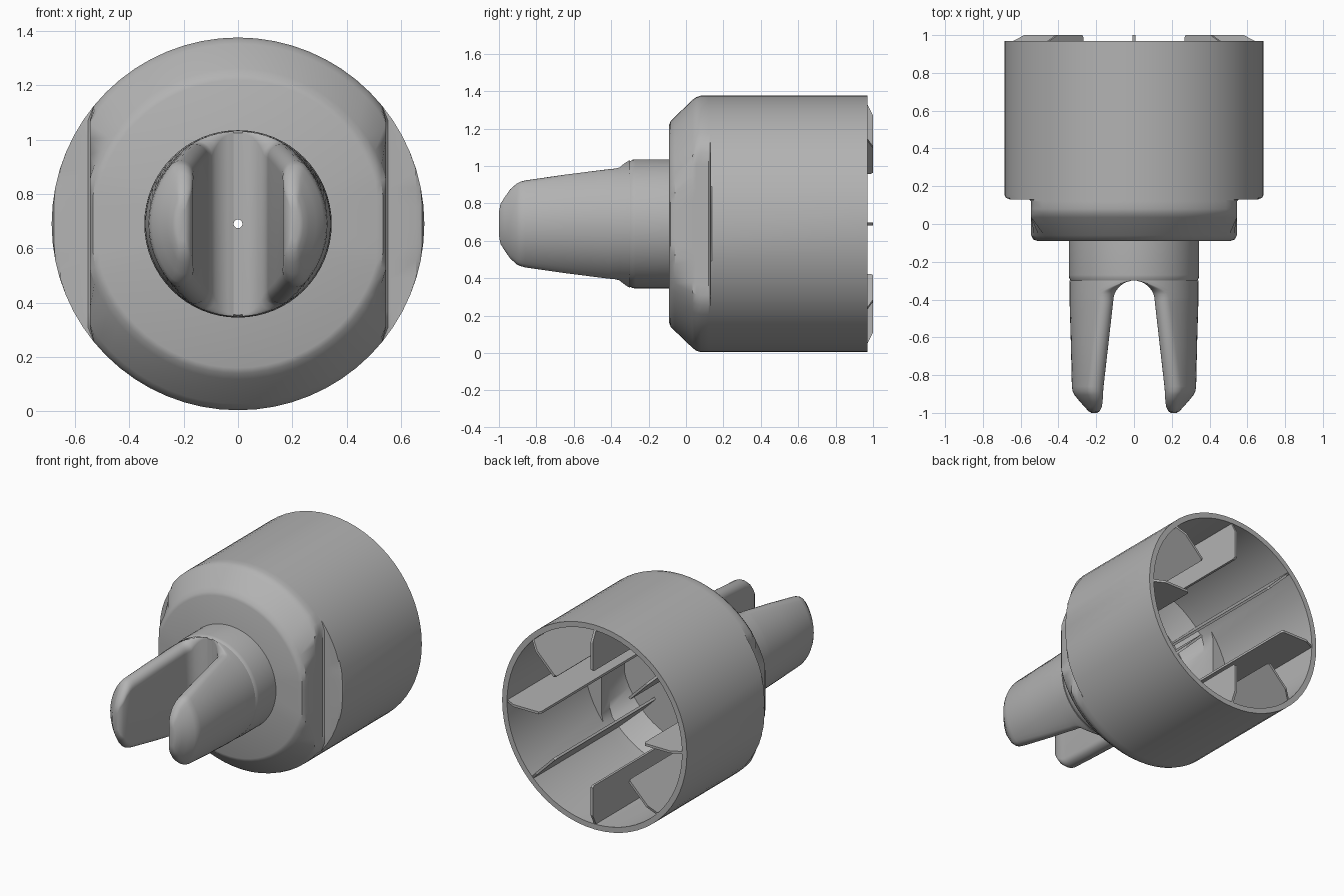
import bpy, bmesh, math

cube = bpy.data.objects.get("Cube")
if cube:
    bpy.data.objects.remove(cube)

AXIS_Z = 0.69
SEGMENTS = 64

grey = bpy.data.materials.new("plain grey")
grey.use_nodes = True
grey.diffuse_color = (0.45, 0.45, 0.45, 1)
grey.node_tree.nodes["Principled BSDF"].inputs["Base Color"].default_value = (0.45, 0.45, 0.45, 1)


def finish(bm, name, angle=32):
    """Clean the mesh, lift it to the axis height and shade it."""
    bmesh.ops.remove_doubles(bm, verts=bm.verts, dist=0.0002)
    bmesh.ops.recalc_face_normals(bm, faces=bm.faces)
    mesh = bpy.data.meshes.new(name)
    bm.to_mesh(mesh)
    bm.free()
    mesh.materials.append(grey)
    obj = bpy.data.objects.new(name, mesh)
    obj.location.z = AXIS_Z
    bpy.context.collection.objects.link(obj)
    bpy.ops.object.select_all(action="DESELECT")
    obj.select_set(True)
    bpy.context.view_layer.objects.active = obj
    bpy.ops.object.shade_smooth_by_angle(angle=math.radians(angle))
    return obj


def loft(bm, sections, closed):
    """Join equal-length rings of points; close into a loop or cap the ends."""
    rings = [[bm.verts.new(p) for p in s] for s in sections]
    n = len(rings[0])
    pairs = list(zip(rings, rings[1:]))
    if closed:
        pairs.append((rings[-1], rings[0]))
    for a, b in pairs:
        for i in range(n):
            j = (i + 1) % n
            bm.faces.new((a[i], a[j], b[j], b[i]))
    if not closed:
        bm.faces.new(rings[0])
        bm.faces.new(rings[-1])


def ring(y, r, limit=1.0):
    """Circle around the y axis, cut flat at x = +-limit."""
    points = []
    for i in range(SEGMENTS):
        a = math.tau * i / SEGMENTS
        points.append((max(-limit, min(limit, r * math.cos(a))), y, r * math.sin(a)))
    return points


# Hollow body: chamfered front, two side flats, open back
HOLE = 0.016
FLAT = 0.545
body_profile = [
    (-0.09, HOLE), (-0.09, 0.53, 0.51), (-0.082, 0.55, 0.533), (-0.06, 0.572, FLAT),
    (0.035, 0.663, FLAT), (0.055, 0.678, FLAT), (0.08, 0.686, FLAT),
    (0.12, 0.686, FLAT), (0.128, 0.686, 0.552), (0.13, 0.686, 0.565),
    (0.13, 0.686, 0.655), (0.138, 0.686, 0.678), (0.155, 0.686),
    (0.97, 0.686), (0.97, 0.65),
    (0.16, 0.65), (0.16, 0.65, 0.515), (0.07, 0.645, 0.515),
    (-0.06, 0.525, 0.5), (-0.06, HOLE),
]
bm = bmesh.new()
loft(bm, [ring(*p) for p in body_profile], closed=True)
finish(bm, "body_shell")

# Neck with a fine bore down the axis
bm = bmesh.new()
loft(bm, [ring(*p) for p in ((-0.3, HOLE), (-0.3, 0.335), (-0.285, 0.343),
                             (-0.27, 0.345), (-0.065, 0.345), (-0.065, HOLE))], closed=True)
finish(bm, "neck")


def prong_section(y, radius, inner, fillet, side):
    """D-shaped section: flat slot wall, filleted corners, round outside."""
    cx = inner + fillet
    cz = math.sqrt(max((radius - fillet) ** 2 - cx ** 2, 0.0))
    corner = math.atan2(cz, cx)
    points = []
    for i in range(21):                       # round outside
        a = -corner + 2 * corner * i / 20
        points.append((radius * math.cos(a), radius * math.sin(a)))
    for i in range(1, 9):                     # upper fillet
        a = corner + (math.pi - corner) * i / 8
        points.append((cx + fillet * math.cos(a), cz + fillet * math.sin(a)))
    lower = [(x, -z) for x, z in points[21:]]
    points += lower[::-1]                     # flat wall, then lower fillet
    return [(side * x, y, z) for x, z in points]


# Prong stations: y, outer radius, slot half width, fillet
stations = [
    (-1.0, 0.225, 0.195, 0.012), (-0.992, 0.24, 0.182, 0.02),
    (-0.97, 0.26, 0.171, 0.03), (-0.94, 0.287, 0.166, 0.036),
    (-0.905, 0.315, 0.164, 0.045), (-0.885, 0.325, 0.163, 0.049),
    (-0.86, 0.329, 0.161, 0.05), (-0.64, 0.334, 0.136, 0.05),
]
ARCH = 0.11
for i in range(10):                           # rounded root of the slot
    a = math.pi / 2 * i / 9
    y = -0.41 + ARCH * math.sin(a)
    fillet = 0.05 * min(1.0, (-0.295 - y) / 0.06)
    stations.append((y, 0.341, max(ARCH * math.cos(a), HOLE), fillet))

for side, name in ((1, "left_prong"), (-1, "right_prong")):
    bm = bmesh.new()
    loft(bm, [prong_section(*s, side) for s in stations], closed=False)
    finish(bm, name, 40)

# Eight thin locating ribs inside the body
rib_profile = [
    (0.385, -0.07), (0.51, -0.07), (0.64, 0.06), (0.66, 0.1), (0.66, 0.145),
    (0.66, 0.15), (0.66, 0.96), (0.635, 0.972), (0.58, 1.0), (0.395, 1.0), (0.385, 0.985),
]
HALF = 0.008
for k in range(8):
    a = math.tau * k / 8
    c, s = math.cos(a), math.sin(a)
    beside_flat = k % 4 == 0
    sections = []
    for t in (-HALF, HALF):
        section = []
        for r, y in rib_profile:
            if beside_flat and y < 0.148:
                r = min(r, 0.525)
            section.append((r * c - t * s, y, r * s + t * c))
        sections.append(section)
    bm = bmesh.new()
    loft(bm, sections, closed=False)
    finish(bm, f"inner_rib_{k + 1}", 20)
